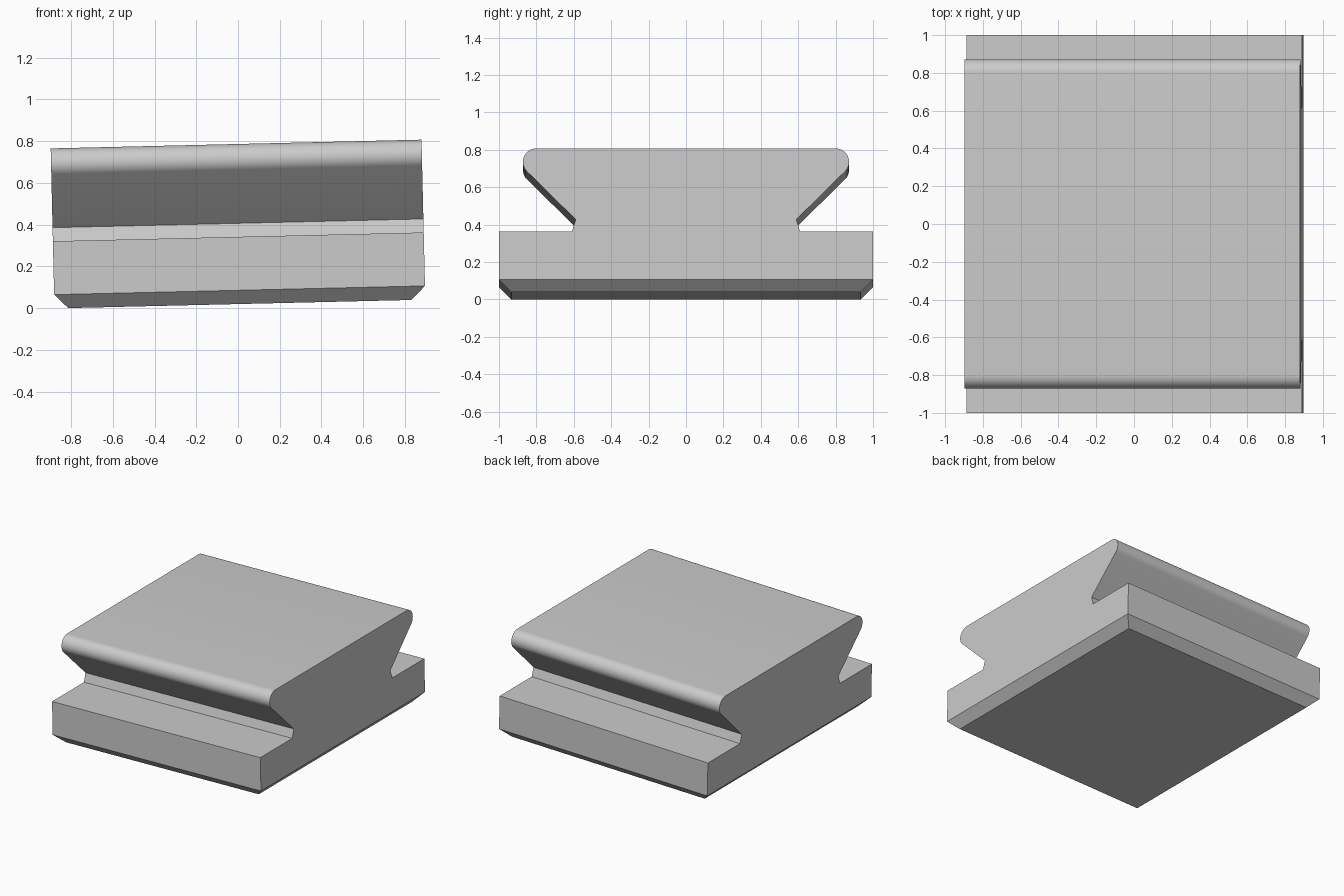
import bpy, bmesh, math

cube = bpy.data.objects.get("Cube")
if cube:
    bpy.data.objects.remove(cube, do_unlink=True)

HALF_LENGTH = 0.889
TILT = 0.0236
CHAMFER = 0.066

# Single plain grey
grey = bpy.data.materials.new("plain grey")
grey.use_nodes = True
colour = (0.6, 0.6, 0.6, 1)
grey.diffuse_color = colour
grey.node_tree.nodes["Principled BSDF"].inputs["Base Color"].default_value = colour

# Half profile (y, z): foot, ledge, sloped neck, undercut, rounded lip
half = [(1.0, 0.0), (1.0, 0.322), (0.61, 0.322), (0.59, 0.387)]
radius, steps = 0.072, 16
for i in range(steps + 1):
    a = math.radians(-45 + 135 * i / steps)
    half.append((0.8 + radius * math.cos(a), 0.695 + radius * math.sin(a)))
profile = half + [(-y, z) for y, z in reversed(half)]

# Extrude the profile along x
bm = bmesh.new()
cap = bm.faces.new([bm.verts.new((-HALF_LENGTH, y, z)) for y, z in profile])
extruded = bmesh.ops.extrude_face_region(bm, geom=[cap])["geom"]
bmesh.ops.translate(bm, vec=(2 * HALF_LENGTH, 0, 0),
                    verts=[v for v in extruded if isinstance(v, bmesh.types.BMVert)])
if cap.is_valid and not any(f is not cap and f.calc_center_median().x < -0.88 for f in bm.faces):
    pass
bmesh.ops.recalc_face_normals(bm, faces=bm.faces)

# Chamfer round the underside
bottom = [e for e in bm.edges if all(abs(v.co.z) < 1e-5 for v in e.verts)]
bmesh.ops.bevel(bm, geom=bottom, offset=CHAMFER, offset_type='OFFSET',
                segments=1, profile=0.5, affect='EDGES')
bmesh.ops.recalc_face_normals(bm, faces=bm.faces)

mesh = bpy.data.meshes.new("dovetail_block")
bm.to_mesh(mesh)
bm.free()
mesh.materials.append(grey)
block = bpy.data.objects.new("dovetail_block", mesh)
bpy.context.collection.objects.link(block)

# Slight tilt, resting on the lower left edge
block.rotation_euler = (0, -TILT, 0)
block.location = (0.009, 0, (HALF_LENGTH - CHAMFER) * math.sin(TILT))

# Smooth lips, sharp corners
bpy.ops.object.select_all(action='DESELECT')
block.select_set(True)
bpy.context.view_layer.objects.active = block
bpy.ops.object.shade_smooth_by_angle(angle=math.radians(15))
